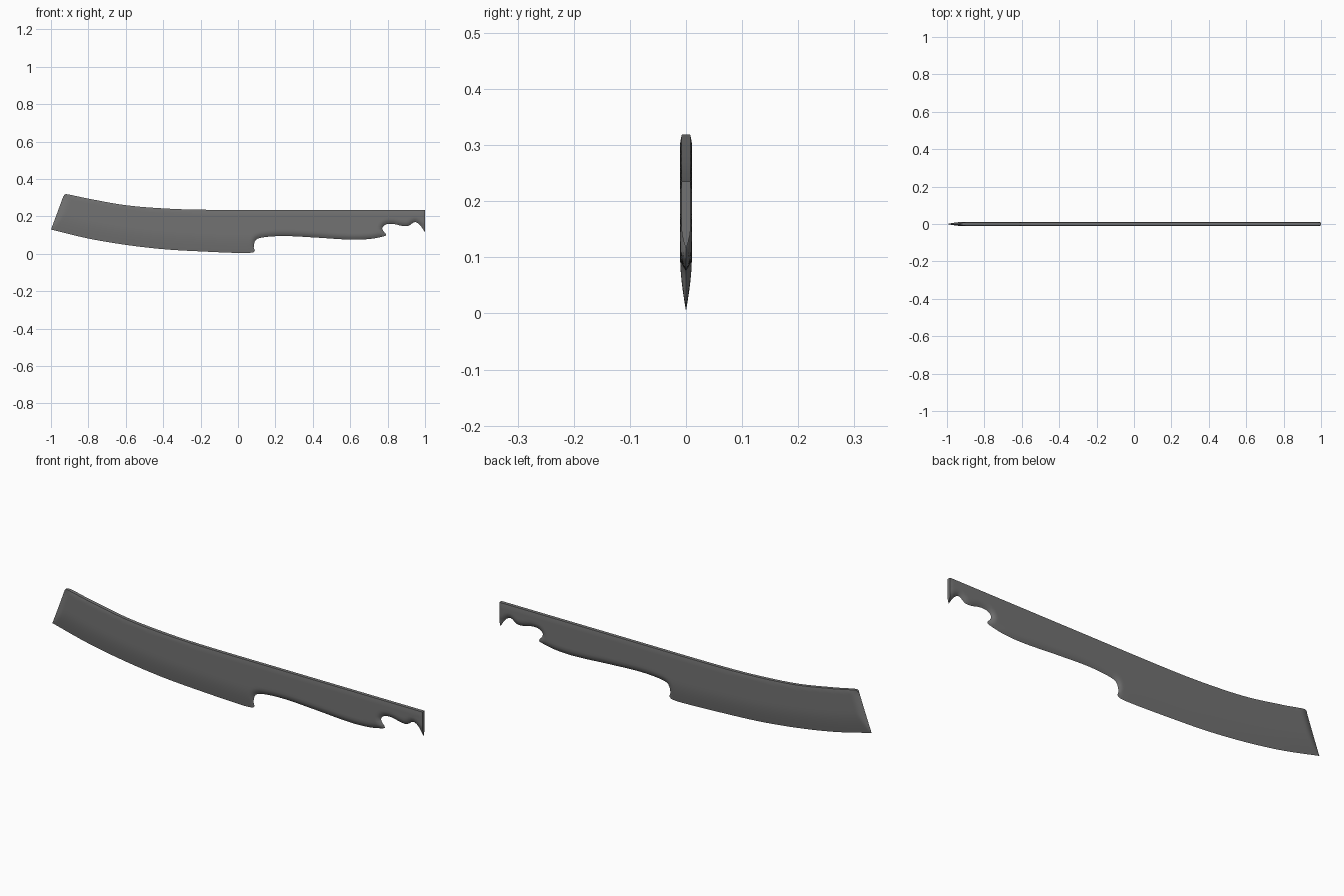
import bpy, bmesh, math
from mathutils import Vector as V
from mathutils.geometry import delaunay_2d_cdt, intersect_point_line

if "Cube" in bpy.data.objects:
    bpy.data.objects.remove(bpy.data.objects["Cube"])

HALF = 0.0105  # half thickness of the body

# Outline runs (x, z) from spine end, round the bottom, with bevel width (0 = spine)
RUNS = [
    (0.04, [(-0.935, 0.305), (-0.968, 0.215), (-1, 0.13)]),                       # blunt tip
    (0.10, [(-1, 0.13), (-0.8, 0.082), (-0.6, 0.048), (-0.4, 0.025), (-0.2, 0.013),
            (0.04, 0.004), (0.095, 0.009)]),                                     # cutting edge
    (0.025, [(0.095, 0.009), (0.084, 0.035), (0.096, 0.075), (0.14, 0.089), (0.25, 0.095),
             (0.4, 0.088), (0.6, 0.076), (0.7, 0.079), (0.765, 0.09), (0.805, 0.102)]),  # grip
    (0.022, [(0.805, 0.102), (0.782, 0.115), (0.771, 0.138), (0.79, 0.157), (0.83, 0.16),
             (0.875, 0.15), (0.91, 0.149), (0.945, 0.17), (0.972, 0.155), (1, 0.115)]),  # pommel hook
    (0, [(1, 0.115), (1, 0.235)]),                                               # butt
    (0, [(1, 0.235), (0.3, 0.235), (-0.2, 0.236), (-0.4, 0.243), (-0.6, 0.26),
         (-0.8, 0.295), (-0.905, 0.317), (-0.925, 0.318), (-0.935, 0.305)]),     # spine
]


def spline(pts, step=0.012):
    """Catmull-Rom samples without the last point."""
    p = [V(q) for q in pts]
    p = [p[0]] + p + [p[-1]]
    out = []
    for a, b, c, d in zip(p, p[1:], p[2:], p[3:]):
        L = (c - b).length
        # tangents scaled by span length so uneven spacing does not overshoot
        m1 = (c - a) / max((c - b).length + (b - a).length, 1e-6) * L
        m2 = (d - b) / max((d - c).length + (c - b).length, 1e-6) * L
        n = max(3, int(L / step))
        for i in range(n):
            t = i / n
            out.append(b * (2*t**3 - 3*t*t + 1) + m1 * (t**3 - 2*t*t + t)
                       + c * (3*t*t - 2*t**3) + m2 * (t**3 - t*t))
    return out


outline, segs = [], []
for width, pts in RUNS:
    s = spline(pts)
    outline += s
    s = s + [V(pts[-1])]
    segs += [(a, b, width) for a, b in zip(s, s[1:])]


def seg_dist(p, a, b):
    d = b - a
    t = max(0, min(1, (p - a).dot(d) / d.length_squared))
    return (p - a - d * t).length


def half_thickness(p):
    t, spine = 1.0, 1.0
    for a, b, w in segs:
        d = seg_dist(p, a, b)
        if w:
            t = min(t, d / w)
        else:
            spine = min(spine, d / 0.012)
    if t < 1e-4:
        return 0.0
    return HALF * math.sin(t * math.pi / 2) * (0.8 + 0.2 * math.sin(spine * math.pi / 2))


# Fill the outline with a fine even grid
n = len(outline)
points = list(outline)
for i in range(-83, 84):
    for j in range(27):
        p = V((i * 0.012 + (j % 2) * 0.006, j * 0.012 + 0.004))
        if min(seg_dist(p, a, b) for a, b, w in segs) > 0.005:
            points.append(p)
verts, _, faces, *_ = delaunay_2d_cdt(points, [(i, (i + 1) % n) for i in range(n)], [], 1, 1e-6)

# Raise both cheeks, welded along the sharp edge and walled along the spine
bm = bmesh.new()
front, back = {}, {}
for i in {i for f in faces for i in f}:
    p = verts[i]
    y = half_thickness(p)
    front[i] = bm.verts.new((p.x, -y, p.y))
    back[i] = bm.verts.new((p.x, y, p.y)) if y > 1e-6 else front[i]
for f in faces:
    a, b = [front[i] for i in f], [back[i] for i in reversed(f)]
    if set(a) != set(b):
        bm.faces.new(a)
        bm.faces.new(b)
count = {}
for f in faces:
    for a, b in zip(f, f[1:] + f[:1]):
        count.setdefault(frozenset((a, b)), []).append((a, b))
for uses in count.values():
    if len(uses) == 1:
        a, b = uses[0]
        ring = list(dict.fromkeys([front[b], front[a], back[a], back[b]]))
        if len(ring) > 2:
            bm.faces.new(ring)
bmesh.ops.recalc_face_normals(bm, faces=bm.faces)

mesh = bpy.data.meshes.new("knife_blank")
bm.to_mesh(mesh)
bm.free()
mat = bpy.data.materials.new("dark grey")
mat.diffuse_color = (0.17, 0.17, 0.17, 1)
mat.use_nodes = True
mat.node_tree.nodes["Principled BSDF"].inputs["Base Color"].default_value = mat.diffuse_color
mesh.materials.append(mat)
knife = bpy.data.objects.new("knife_blank", mesh)
bpy.context.collection.objects.link(knife)
bpy.context.view_layer.objects.active = knife
knife.select_set(True)
bpy.ops.object.shade_smooth_by_angle(angle=math.radians(35))
